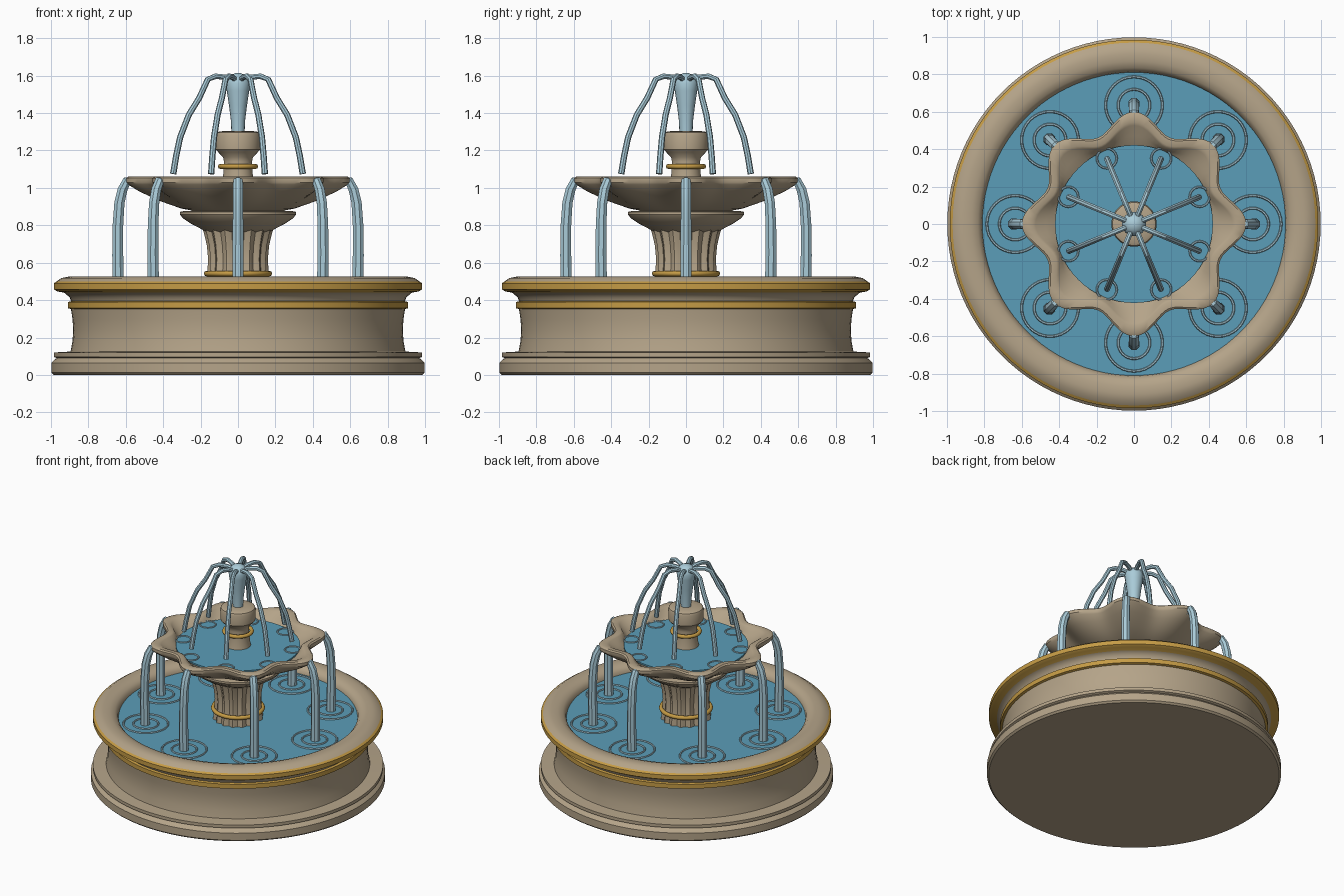
import bpy, bmesh, math
from math import cos, sin, pi, radians

if "Cube" in bpy.data.objects:
    bpy.data.objects.remove(bpy.data.objects["Cube"])


def material(name, rgb):
    m = bpy.data.materials.new(name)
    m.diffuse_color = (*rgb, 1)
    m.use_nodes = True
    m.node_tree.nodes["Principled BSDF"].inputs["Base Color"].default_value = m.diffuse_color
    return m


STONE = material("stone", (0.46, 0.37, 0.25))
GOLD = material("gold trim", (0.56, 0.33, 0.06))
WATER = material("pool water", (0.105, 0.34, 0.48))
STREAM = material("falling water", (0.40, 0.60, 0.69))


def finish(name, bm, mats, angle=35):
    bmesh.ops.recalc_face_normals(bm, faces=bm.faces)
    me = bpy.data.meshes.new(name)
    bm.to_mesh(me)
    bm.free()
    ob = bpy.data.objects.new(name, me)
    bpy.context.collection.objects.link(ob)
    for m in mats:
        me.materials.append(m)
    bpy.ops.object.select_all(action='DESELECT')
    ob.select_set(True)
    bpy.context.view_layer.objects.active = ob
    bpy.ops.object.shade_smooth_by_angle(angle=radians(angle))
    return ob


def bridge(bm, a, b, mat=0):
    n = len(a)
    for i in range(n):
        bm.faces.new((a[i], a[(i + 1) % n], b[(i + 1) % n], b[i])).material_index = mat


def lathe(name, profile, mats, steps=64, lobes=0, gold=(), closed=False, angle=35):
    """Spin (radius, z, wave) rows; rows listed in gold colour the band above them."""
    bm = bmesh.new()
    rings = []
    for row in profile:
        r, z = row[:2]
        w = row[2] if len(row) > 2 else 0
        ring = []
        for i in range(steps):
            a = 2 * pi * i / steps
            q = r + w * cos(lobes * a)
            ring.append(bm.verts.new((q * cos(a), q * sin(a), z)))
        rings.append(ring)
    for k in range(len(rings) - 1):
        bridge(bm, rings[k], rings[k + 1], 1 if k in gold else 0)
    if closed:
        bridge(bm, rings[-1], rings[0])
    else:
        bm.faces.new(rings[0])
        bm.faces.new(rings[-1])
    return finish(name, bm, mats, angle)


def ring(name, radius, z, tube, height, mat, centre=(0, 0), steps=48, sides=8):
    prof = [(radius + tube * cos(2 * pi * k / sides), z + height * sin(2 * pi * k / sides))
            for k in range(sides)]
    ob = lathe(name, prof, [mat], steps, closed=True, angle=60)
    ob.location = (*centre, 0)


def jet(name, path, azimuth, r0, r1, sides=8):
    """Tube along (radius, z) points in a vertical plane at the given azimuth."""
    bm = bmesh.new()
    ca, sa = cos(azimuth), sin(azimuth)
    rings = []
    for i, (r, z) in enumerate(path):
        p, q = path[max(i - 1, 0)], path[min(i + 1, len(path) - 1)]
        dr, dz = q[0] - p[0], q[1] - p[1]
        d = math.hypot(dr, dz)
        nr, nz = -dz / d, dr / d
        t = r0 + (r1 - r0) * i / (len(path) - 1)
        loop = []
        for k in range(sides):
            b = 2 * pi * (k + 0.5) / sides
            rr, s = r + nr * t * cos(b), t * sin(b)
            loop.append(bm.verts.new((rr * ca - s * sa, rr * sa + s * ca, z + nz * t * cos(b))))
        rings.append(loop)
    for a, b in zip(rings, rings[1:]):
        bridge(bm, a, b)
    bm.faces.new(rings[0])
    bm.faces.new(rings[-1])
    finish(name, bm, [STREAM])


# Lower basin: foot, concave wall, gold trims and rounded rim
lathe("basin", [
    (0.985, 0), (0.998, 0.012), (0.998, 0.065), (0.98, 0.083), (0.97, 0.09), (0.985, 0.097),
    (0.985, 0.12), (0.895, 0.125), (0.885, 0.18), (0.881, 0.24), (0.885, 0.30), (0.893, 0.352),
    (0.91, 0.357), (0.91, 0.39), (0.893, 0.394), (0.90, 0.415), (0.93, 0.44),
    (0.965, 0.446), (0.985, 0.458), (0.985, 0.49), (0.97, 0.50),
    (0.945, 0.518), (0.91, 0.525), (0.87, 0.523), (0.835, 0.512), (0.815, 0.49), (0.808, 0.46),
    (0.808, 0.40)],
    [STONE, GOLD], 96, gold=(11, 12, 13, 16, 17, 18, 19))
lathe("basin_water", [(0.812, 0.45), (0.812, 0.47)], [WATER], 96)

# Fluted pedestal with gold foot ring and supporting dish
lathe("fluted_column", [
    (0.165, 0.46, 0.008), (0.155, 0.56, 0.008), (0.152, 0.62, 0.008), (0.158, 0.69, 0.008),
    (0.172, 0.75, 0.008), (0.182, 0.785, 0.008)], [STONE], 96, lobes=16, angle=25)
ring("column_gold_ring", 0.168, 0.542, 0.015, 0.015, GOLD)
lathe("support_dish", [
    (0.17, 0.765), (0.20, 0.782), (0.25, 0.808), (0.295, 0.838), (0.31, 0.858),
    (0.31, 0.872), (0.29, 0.876), (0.2, 0.88)], [STONE])

# Scalloped upper bowl
lathe("scalloped_bowl", [
    (0.20, 0.87), (0.30, 0.89, 0.004), (0.40, 0.93, 0.018), (0.49, 0.98, 0.036),
    (0.54, 1.018, 0.048), (0.55, 1.03, 0.05), (0.55, 1.052, 0.05), (0.538, 1.06, 0.049),
    (0.50, 1.06, 0.044), (0.485, 1.052, 0.042), (0.45, 1.02, 0.022), (0.42, 1.0),
    (0.36, 0.95)], [STONE], 128, lobes=8)
lathe("bowl_water", [(0.422, 0.995), (0.422, 1.012)], [WATER], 64)

# Finial cup and its gold ring
lathe("finial", [
    (0.10, 0.96), (0.085, 1.02), (0.078, 1.08), (0.075, 1.14), (0.08, 1.165), (0.105, 1.19),
    (0.118, 1.205), (0.121, 1.28), (0.115, 1.295), (0.10, 1.302), (0.05, 1.305)], [STONE], 48)
ring("finial_gold_ring", 0.094, 1.115, 0.014, 0.014, GOLD)

# Central water spout
lathe("water_spout", [
    (0.035, 1.29), (0.038, 1.36), (0.048, 1.44), (0.060, 1.52), (0.065, 1.56),
    (0.056, 1.588), (0.035, 1.606), (0.012, 1.614)], [STREAM], 16)

# Eight arcs from the spout, eight falls from the bowl peaks, with ripples
ARC = [(0.03, 1.575), (0.075, 1.592), (0.13, 1.597), (0.175, 1.58), (0.225, 1.48),
       (0.295, 1.38), (0.335, 1.27), (0.358, 1.17), (0.375, 1.075)]
ARC[5] = (0.285, 1.39)
FALL = [(0.565, 1.03), (0.595, 1.035), (0.618, 0.99), (0.634, 0.92), (0.642, 0.80),
        (0.643, 0.64), (0.64, 0.46)]
for i in range(8):
    a = i * pi / 4
    b = a + pi / 8
    jet(f"spout_arc_{i}", ARC, b, 0.015, 0.017)
    jet(f"bowl_fall_{i}", FALL, a, 0.026, 0.033)
    ring(f"bowl_ripple_{i}", 0.053, 1.013, 0.006, 0.006, STREAM,
         (0.38 * cos(b), 0.38 * sin(b)), 24, 6)
    for k, rad in enumerate((0.085, 0.152)):
        ring(f"basin_ripple_{i}_{k}", rad, 0.472, 0.007, 0.007, STREAM,
             (0.635 * cos(a), 0.635 * sin(a)), 32, 6)
